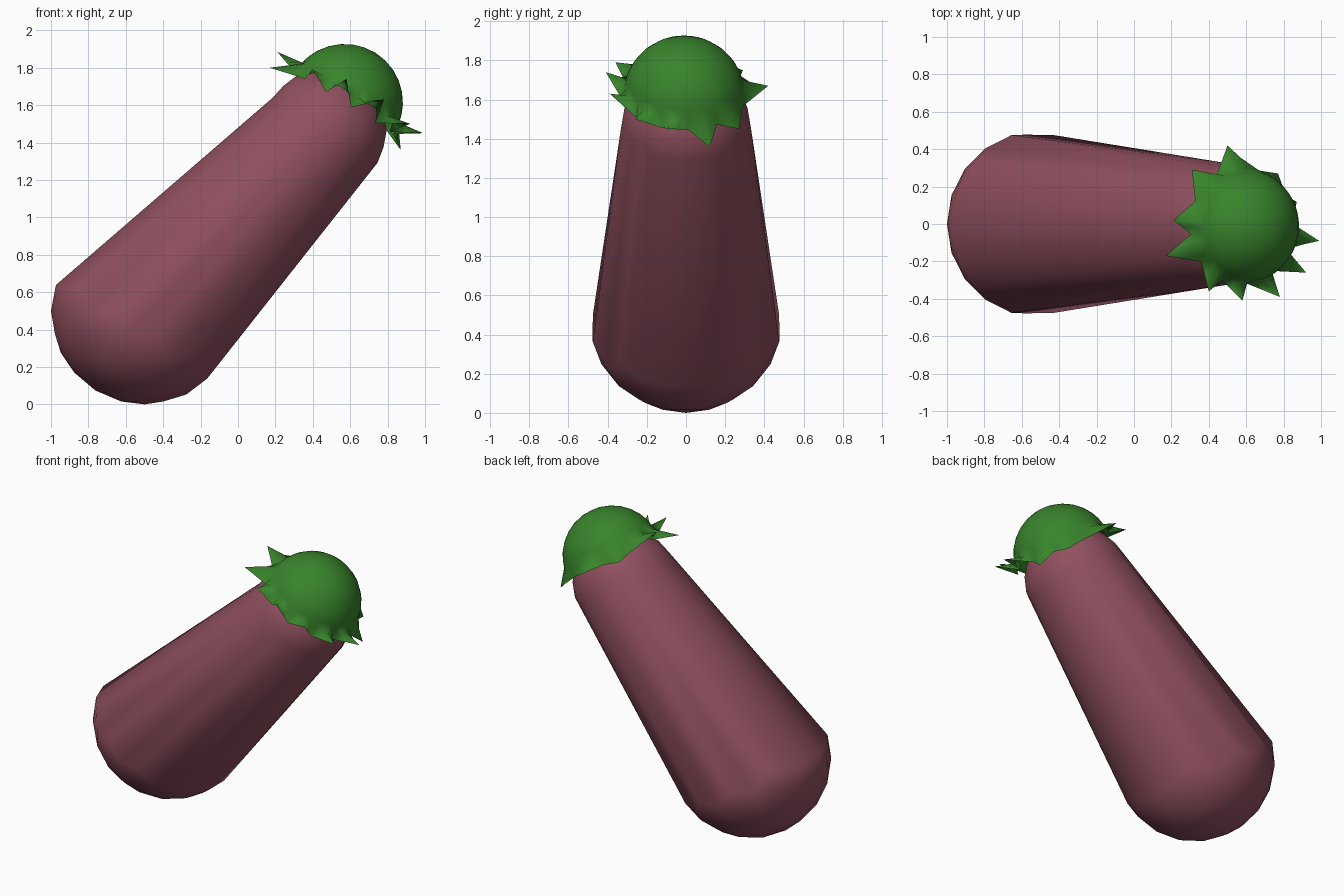
import bpy, bmesh, math
from mathutils import Vector

if "Cube" in bpy.data.objects:
    bpy.data.objects.remove(bpy.data.objects["Cube"])


def finish(bm, name, color):
    bmesh.ops.recalc_face_normals(bm, faces=bm.faces)
    me = bpy.data.meshes.new(name)
    bm.to_mesh(me)
    bm.free()
    for p in me.polygons:
        p.use_smooth = True
    mat = bpy.data.materials.new(name + "_colour")
    mat.diffuse_color = (*color, 1)
    mat.use_nodes = True
    mat.node_tree.nodes["Principled BSDF"].inputs["Base Color"].default_value = mat.diffuse_color
    me.materials.append(mat)
    ob = bpy.data.objects.new(name, me)
    bpy.context.collection.objects.link(ob)
    return ob


AXIS = Vector((0.53, 0, 0.848)).normalized()

# Fruit body: a ball split across a tilted plane, upper half shrunk and moved away
bm = bmesh.new()
bmesh.ops.create_icosphere(bm, subdivisions=3, radius=0.5)
low, high = Vector((-0.5, 0, 0.5)), Vector((0.465, 0, 1.465))
for v in bm.verts:
    v.co = high + v.co * 0.66 if v.co.dot(AXIS) > -0.03 else low + v.co
finish(bm, "fruit_body", (0.28, 0.08, 0.115))

# Leafy cap: a dome whose rim is drawn out into eleven uneven points
TIPS = [(0.50, 0.42, 1.67), (0.31, 0.29, 1.75), (0.21, 0.02, 1.885),
        (0.17, -0.17, 1.80), (0.40, -0.36, 1.79), (0.58, -0.41, 1.74),
        (0.78, -0.39, 1.63), (0.92, -0.26, 1.50), (0.99, -0.09, 1.45),
        (0.87, 0.12, 1.36), (0.77, 0.27, 1.45)]
centre, R = Vector((0.57, -0.01, 1.615)), 0.312
U, V = Vector((AXIS.z, 0, -AXIS.x)), Vector((0, 1, 0))


def dome(angle, colat):
    side = U * math.cos(angle) + V * math.sin(angle)
    return centre + R * (side * math.sin(colat) + AXIS * math.cos(colat))


def tip_angle(p):
    d = p - centre
    return math.atan2(d.dot(V), d.dot(U))


tips = sorted((Vector(t) for t in TIPS), key=tip_angle)
angles, rim = [], []
for i, t in enumerate(tips):
    t2 = tips[(i + 1) % len(tips)]
    a, b = tip_angle(t), tip_angle(t2)
    if b < a:
        b += 2 * math.pi
    notch = dome((a + b) / 2, math.radians(91))
    angles += [a + (b - a) * k / 4 for k in range(4)]
    rim += [t, t.lerp(notch, 0.5), notch, notch.lerp(t2, 0.5)]

bm = bmesh.new()
pole = bm.verts.new(centre + AXIS * R)
rings = [[bm.verts.new(dome(a, math.radians(c))) for a in angles]
         for c in (12, 24, 36, 48, 60, 70, 79)]
rings.append([bm.verts.new(p) for p in rim])
n = len(angles)
for i in range(n):
    j = (i + 1) % n
    bm.faces.new((pole, rings[0][i], rings[0][j]))
    for r0, r1 in zip(rings, rings[1:]):
        bm.faces.new((r0[i], r1[i], r1[j], r0[j]))
finish(bm, "leafy_cap", (0.04, 0.23, 0.025))
